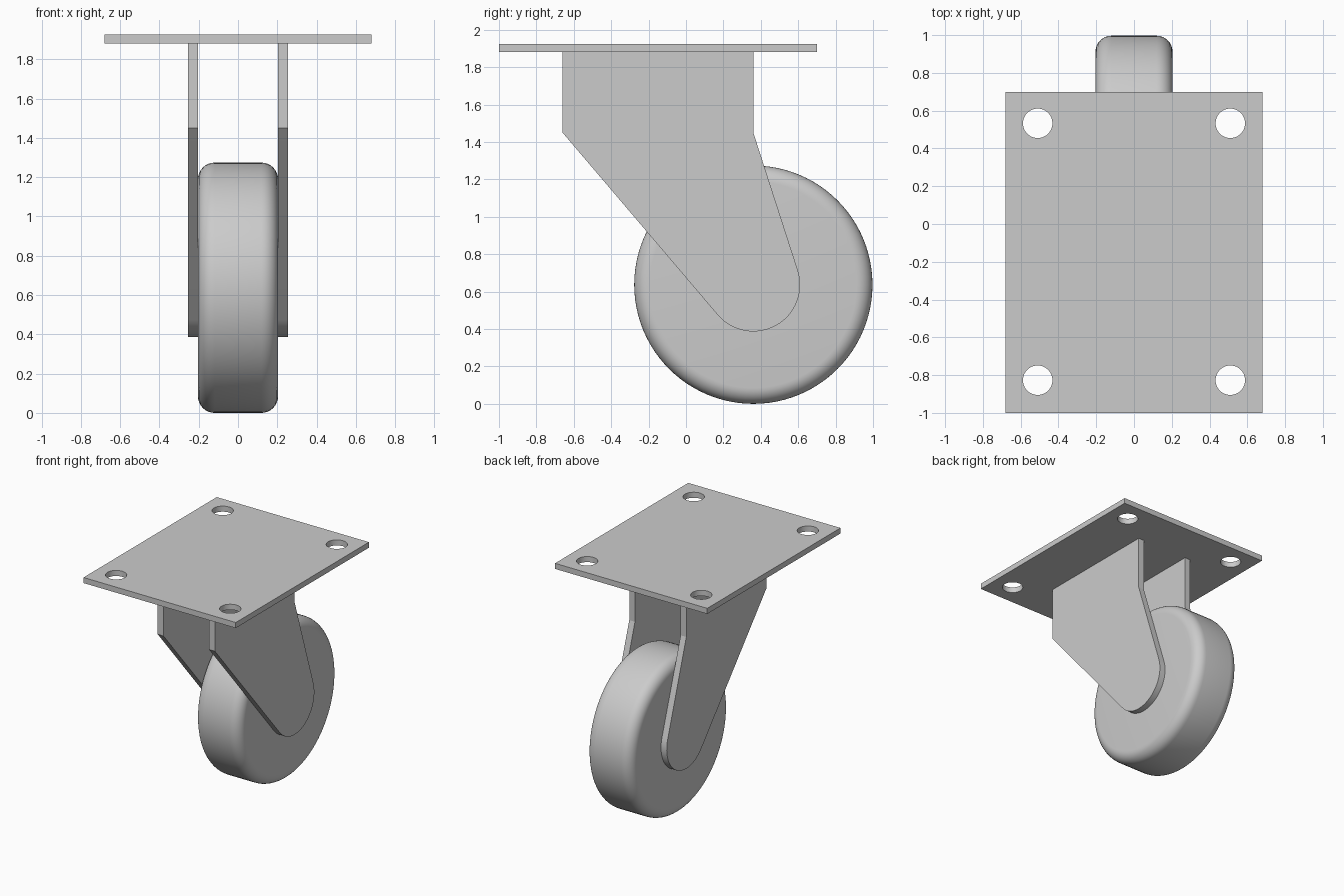
import bpy, bmesh, math
from math import sin, cos, radians

if "Cube" in bpy.data.objects:
    bpy.data.objects.remove(bpy.data.objects["Cube"], do_unlink=True)

steel = bpy.data.materials.new("light grey")
steel.use_nodes = True
GREY = (0.6, 0.6, 0.6, 1)
steel.diffuse_color = GREY
steel.node_tree.nodes["Principled BSDF"].inputs["Base Color"].default_value = GREY

AXLE_Y, AXLE_Z, WHEEL_R = 0.36, 0.637, 0.637
PLATE_LOW, PLATE_HIGH = 1.88, 1.925


def finish(name, bm):
    bmesh.ops.recalc_face_normals(bm, faces=bm.faces)
    mesh = bpy.data.meshes.new(name)
    bm.to_mesh(mesh)
    bm.free()
    obj = bpy.data.objects.new(name, mesh)
    bpy.context.collection.objects.link(obj)
    mesh.materials.append(steel)
    bpy.ops.object.select_all(action="DESELECT")
    obj.select_set(True)
    bpy.context.view_layer.objects.active = obj
    return obj


def extruded(name, points, offset):
    bm = bmesh.new()
    face = bm.faces.new([bm.verts.new(p) for p in points])
    new = bmesh.ops.extrude_face_region(bm, geom=[face])["geom"]
    bmesh.ops.translate(bm, vec=offset, verts=[v for v in new if isinstance(v, bmesh.types.BMVert)])
    return finish(name, bm)


# Mounting plate with four bolt holes
thick = PLATE_HIGH - PLATE_LOW
plate = extruded("mounting_plate",
                 [(-0.68, -1, PLATE_LOW), (0.68, -1, PLATE_LOW),
                  (0.68, 0.7, PLATE_LOW), (-0.68, 0.7, PLATE_LOW)], (0, 0, thick))
bm = bmesh.new()
for x in (-0.51, 0.51):
    for y in (-0.827, 0.533):
        made = bmesh.ops.create_cone(bm, cap_ends=True, segments=48, radius1=0.078,
                                     radius2=0.078, depth=0.2)
        bmesh.ops.translate(bm, vec=(x, y, PLATE_LOW), verts=made["verts"])
cutter = finish("bolt_hole_cutter", bm)
cutter.hide_render = True
cut = plate.modifiers.new("bolt_holes", "BOOLEAN")
cut.operation, cut.solver, cut.object = "DIFFERENCE", "EXACT", cutter
bpy.context.view_layer.objects.active = plate
bpy.ops.object.modifier_apply(modifier=cut.name)
bpy.data.objects.remove(cutter, do_unlink=True)
bpy.ops.object.select_all(action="DESELECT")
plate.select_set(True)
bpy.ops.object.shade_smooth_by_angle(angle=radians(30))

# Fork legs: straight upper part tapering tangentially to a rounded end
TIP_R, STEPS = 0.25, 32
START, END = radians(17.9), radians(-139.7)
outline = [(-0.66, 1.45), (-0.66, PLATE_LOW), (0.36, PLATE_LOW), (0.36, 1.45)]
for i in range(STEPS + 1):
    a = START + (END - START) * i / STEPS
    outline.append((AXLE_Y + TIP_R * cos(a), AXLE_Z + TIP_R * sin(a)))
for side, label in ((1, "left"), (-1, "right")):
    extruded(label + "_fork_leg", [(side * 0.204, y, z) for y, z in outline], (side * 0.051, 0, 0))
    bpy.ops.object.shade_smooth_by_angle(angle=radians(15))

# Wheel: rounded profile spun about the axle
HALF, ROUND = 0.204, 0.085
profile = [(-HALF, 0)]
for centre_x, first in ((-HALF + ROUND, 180), (HALF - ROUND, 90)):
    for i in range(9):
        a = radians(first - 90 * i / 8)
        profile.append((centre_x + ROUND * cos(a), WHEEL_R - ROUND + ROUND * sin(a)))
profile.append((HALF, 0))
bm = bmesh.new()
verts = [bm.verts.new((x, AXLE_Y, AXLE_Z + r)) for x, r in profile]
edges = [bm.edges.new(pair) for pair in zip(verts, verts[1:])]
bmesh.ops.spin(bm, geom=verts + edges, cent=(0, AXLE_Y, AXLE_Z), axis=(1, 0, 0),
               angle=math.tau, steps=96, use_duplicate=False)
bmesh.ops.remove_doubles(bm, verts=bm.verts, dist=0.0005)
finish("wheel", bm)
bpy.ops.object.shade_smooth_by_angle(angle=radians(30))
